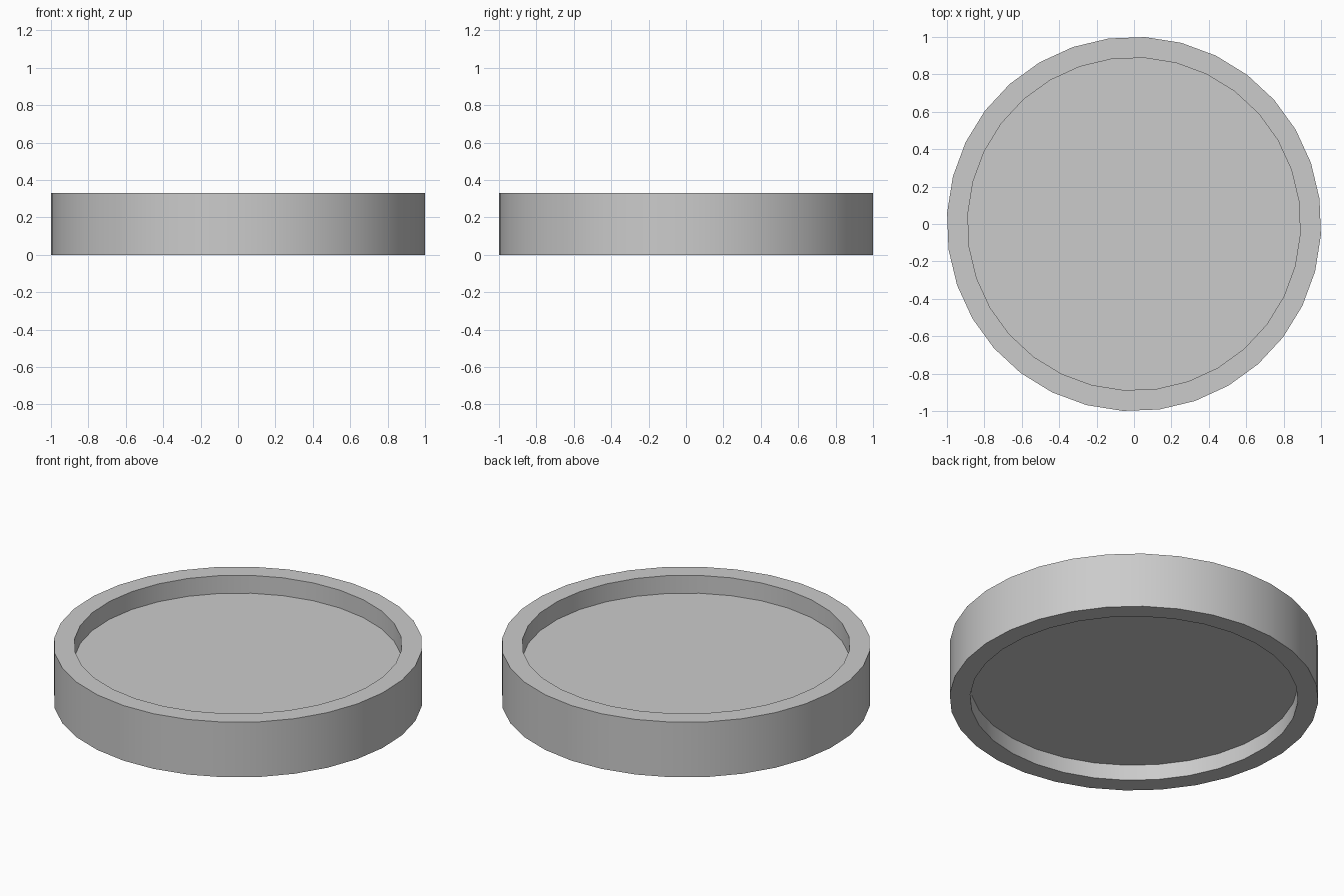
import bpy, bmesh
from math import cos, sin, radians, pi

if "Cube" in bpy.data.objects:
    bpy.data.objects.remove(bpy.data.objects["Cube"])

SIDES = 32
PHASE = radians(7.8)
R_OUT, R_IN = 1.001, 0.89
HEIGHT, FLOOR_LOW, FLOOR_TOP = 0.33, 0.094, 0.223

bm = bmesh.new()


def ring(radius, z):
    angles = [PHASE + 2 * pi * i / SIDES for i in range(SIDES)]
    return [bm.verts.new((radius * cos(a), radius * sin(a), z)) for a in angles]


# Cross-section from the underside panel, round the rim, to the top panel
profile = [(R_IN, FLOOR_LOW), (R_IN, 0), (R_OUT, 0),
           (R_OUT, HEIGHT), (R_IN, HEIGHT), (R_IN, FLOOR_TOP)]
rings = [ring(r, z) for r, z in profile]
for a, b in zip(rings, rings[1:]):
    for i in range(SIDES):
        j = (i + 1) % SIDES
        bm.faces.new((a[i], a[j], b[j], b[i]))

# Recessed panels
bm.faces.new(rings[0])
bm.faces.new(rings[-1])
bmesh.ops.recalc_face_normals(bm, faces=bm.faces[:])

mesh = bpy.data.meshes.new("recessed_disc")
bm.to_mesh(mesh)
bm.free()
disc = bpy.data.objects.new("recessed_disc", mesh)
bpy.context.collection.objects.link(disc)

# Smooth walls with crisp rim edges
bpy.context.view_layer.objects.active = disc
disc.select_set(True)
bpy.ops.object.shade_smooth_by_angle(angle=radians(30))
